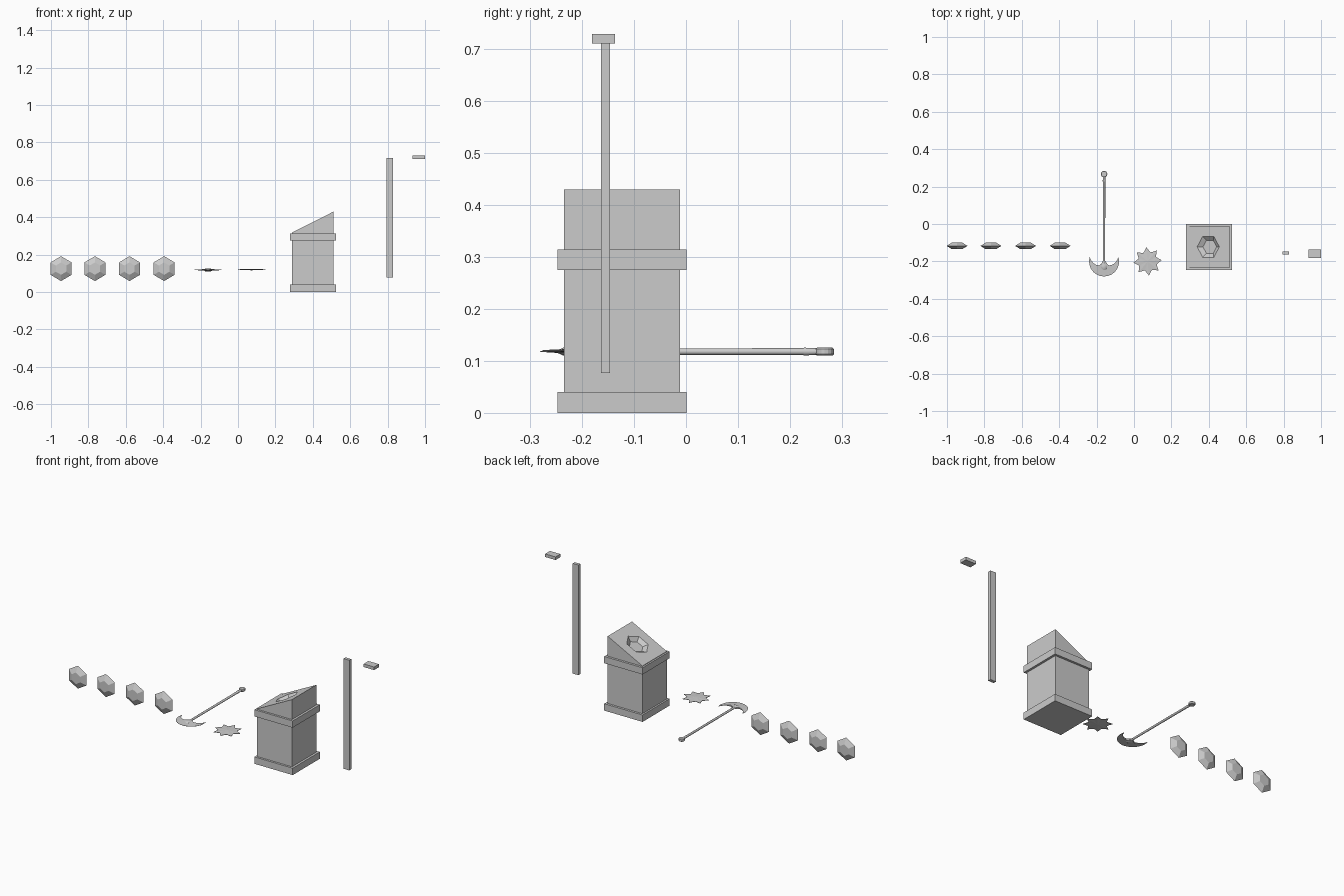
import bpy, bmesh, math
from mathutils import Matrix, Vector

if "Cube" in bpy.data.objects:
    bpy.data.objects.remove(bpy.data.objects["Cube"])


def make(name, verts, faces, smooth=False):
    me = bpy.data.meshes.new(name)
    me.from_pydata(verts, [], faces)
    bm = bmesh.new()
    bm.from_mesh(me)
    bmesh.ops.recalc_face_normals(bm, faces=bm.faces)
    bm.to_mesh(me)
    bm.free()
    ob = bpy.data.objects.new(name, me)
    bpy.context.collection.objects.link(ob)
    if smooth:
        bpy.ops.object.select_all(action='DESELECT')
        ob.select_set(True)
        bpy.context.view_layer.objects.active = ob
        bpy.ops.object.shade_smooth_by_angle(angle=math.radians(40))
    return ob


def loft(name, rings, smooth=False):
    """Skin equal-sized rings and cap both ends."""
    n = len(rings[0])
    verts = [p for r in rings for p in r]
    faces = [(k * n + i, k * n + (i + 1) % n, (k + 1) * n + (i + 1) % n, (k + 1) * n + i)
             for k in range(len(rings) - 1) for i in range(n)]
    faces += [tuple(range(n)), tuple(range(len(verts) - n, len(verts)))]
    return make(name, verts, faces, smooth)


def box(name, x0, x1, y0, y1, z0, z1, z1_right=None):
    zr = z1 if z1_right is None else z1_right
    bottom = [(x0, y0, z0), (x1, y0, z0), (x1, y1, z0), (x0, y1, z0)]
    top = [(x0, y0, z1), (x1, y0, zr), (x1, y1, zr), (x0, y1, z1)]
    return loft(name, [bottom, top])


def gem(name, matrix, inner=0.5, depth=0.0175):
    """Hexagonal cut stone: wide girdle, smaller flat face on each side."""
    def ring(s, z):
        return [matrix @ Vector((0.0645 * s * math.sin(i * math.pi / 3),
                                 0.0665 * s * math.cos(i * math.pi / 3), z)) for i in range(6)]
    return loft(name, [ring(inner, -depth), ring(1, 0), ring(inner, depth)])


# Row of four gems standing upright
for i, x in enumerate((-0.946, -0.765, -0.58, -0.395)):
    gem(f"gem_{i + 1}", Matrix.Translation((x, -0.117, 0.125)) @ Matrix.Rotation(math.pi / 2, 4, 'X'))

# Pedestal: foot, collar and slanted body
PX0, PX1, ZL, ZR = 0.288, 0.511, 0.317, 0.43
box("pedestal_foot", 0.278, 0.524, -0.247, 0.001, 0, 0.04)
box("pedestal_collar", 0.278, 0.524, -0.247, 0.001, 0.275, 0.314)
body = box("pedestal_body", PX0, PX1, -0.235, -0.012, 0.01, ZL, ZR)

# Gem-shaped socket cut into the slanted top
a = math.atan2(ZR - ZL, PX1 - PX0)
sx = 0.397
m = Matrix(((0, math.cos(a), -math.sin(a)), (-1, 0, 0), (0, math.sin(a), math.cos(a)))).to_4x4()
m = Matrix.Translation((sx, -0.122, ZL + (sx - PX0) * math.tan(a))) @ m
cutter = gem("socket_cutter", m, 0.62, 0.0185)
cutter.hide_render = True
mod = body.modifiers.new("socket", 'BOOLEAN')
mod.object = cutter
mod.operation = 'DIFFERENCE'
mod.solver = 'EXACT'
bpy.context.view_layer.objects.active = body
bpy.ops.object.modifier_apply(modifier=mod.name)
bpy.data.objects.remove(cutter)

# Post and its cap
box("post", 0.793, 0.829, -0.164, -0.146, 0.077, 0.716)
box("post_cap", 0.933, 1.0, -0.181, -0.137, 0.711, 0.729)

# Axe: turned handle lying along y
AX, AZ = -0.16, 0.118


def turned(name, profile, sides=12, zs=1.0):
    rings = [[(AX + r * math.cos(t), y, AZ + zs * r * math.sin(t))
              for t in (2 * math.pi * i / sides for i in range(sides))] for y, r in profile]
    return loft(name, rings, True)


turned("axe_handle", [(-0.225, 0.006), (0.224, 0.0065), (0.228, 0.0075), (0.248, 0.0065), (0.26, 0.0065)])
turned("axe_socket", [(-0.248, 0.006), (-0.236, 0.019), (-0.222, 0.019), (-0.197, 0.007)], 8, 0.4)

# Round flat pommel
rings = []
for r, z in ((0.015, -0.0075), (0.0175, -0.005), (0.0175, 0.005), (0.015, 0.0075)):
    rings.append([(AX + r * math.cos(t), 0.267 + r * math.sin(t), AZ + z)
                  for t in (math.pi * i / 8 for i in range(16))])
loft("axe_pommel", rings)

# Crescent blade: thick inner curve tapering to a thin outer edge
half = [(0.077, 0.024), (0.070, 0.007), (0.060, -0.006), (0.049, -0.015),
        (0.037, -0.020), (0.026, -0.021), (0.014, -0.012), (0.0, -0.008)]
inner = half + [(-x, y) for x, y in reversed(half[:-1])]
n = len(inner)
sections = []
for i, (x, y) in enumerate(inner):
    t = math.radians(17 - 214 * i / (n - 1))
    ox, oy = 0.0805 * math.cos(t), 0.0805 * math.sin(t)
    h = 0.0005 + 0.0045 * math.sin(math.pi * i / (n - 1)) ** 2
    sections.append([(AX + px, py - 0.2, AZ + pz) for px, py, pz in
                     ((x, y, h), (ox, oy, 0.0006), (ox, oy, -0.0006), (x, y, -h))])
loft("axe_blade", sections)

# Eight-pointed throwing star, thickest at the middle
C = Vector((0.073, -0.2, 0.12))
N = 32
verts = [C + Vector((0, 0, 0.004)), C - Vector((0, 0, 0.004))]
for s in (1, -1):
    for i in range(N):
        r = (0.076, 0.059, 0.051, 0.059)[i % 4]
        t = math.radians(5) + 2 * math.pi * i / N
        verts.append(C + Vector((r * math.cos(t), r * math.sin(t), s * 0.001)))
faces = []
for i in range(N):
    j = (i + 1) % N
    faces += [(0, 2 + i, 2 + j), (1, 2 + N + j, 2 + N + i), (2 + i, 2 + N + i, 2 + N + j, 2 + j)]
make("throwing_star", verts, faces)
